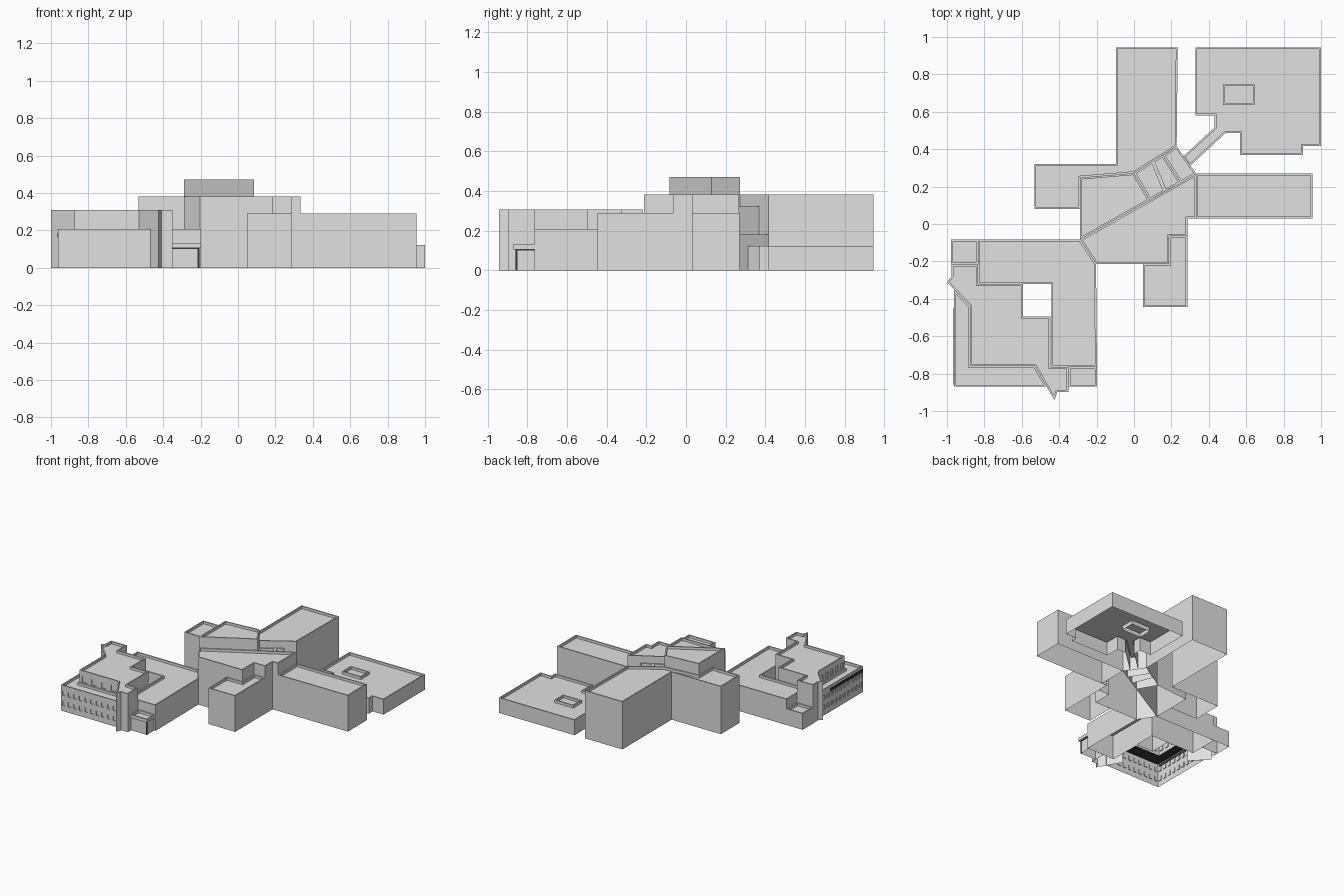
import bpy, bmesh
from mathutils import Vector

if "Cube" in bpy.data.objects:
    bpy.data.objects.remove(bpy.data.objects["Cube"])


def colour(name, v):
    m = bpy.data.materials.new(name)
    m.diffuse_color = (v, v, v, 1)
    m.use_nodes = True
    m.node_tree.nodes["Principled BSDF"].inputs["Base Color"].default_value = m.diffuse_color
    return m


grey = colour("light_grey", 0.75)
dark = colour("near_black", 0.04)


def finish(name, bm, mat=grey):
    bmesh.ops.remove_doubles(bm, verts=bm.verts, dist=1e-5)
    me = bpy.data.meshes.new(name)
    bm.to_mesh(me)
    bm.free()
    me.materials.append(mat)
    ob = bpy.data.objects.new(name, me)
    bpy.context.collection.objects.link(ob)


def inset(pts, w):
    """Mitred inward offset of a counter-clockwise outline."""
    out = []
    for i, p in enumerate(pts):
        p = Vector(p)
        a = (p - Vector(pts[i - 1])).normalized()
        b = (Vector(pts[(i + 1) % len(pts)]) - p).normalized()
        n1, n2 = Vector((-a.y, a.x)), Vector((-b.y, b.x))
        out.append(p + (n1 + n2) * (w / max(1 + n1.dot(n2), 0.2)))
    return out


def quad(bm, *cos):
    bm.faces.new([bm.verts.new(c) for c in cos])


def window_wall(bm, p, q, z0, z1, cols, rows, fill=0.5, depth=0.006):
    """Wall with recessed windows; rows lists (sill, head) heights."""
    p, q = Vector(p), Vector(q)
    d = q - p
    inward = Vector((-d.y, d.x)).normalized() * depth
    m = (1 - fill) / 2
    ts = [0] + [(i + k) / cols for i in range(cols) for k in (m, 1 - m)] + [1]
    zs = [z0] + [z for r in rows for z in r] + [z1]

    def at(t, z, deep=False):
        c = p + d * t + (inward if deep else Vector((0, 0)))
        return (c.x, c.y, z)

    for i in range(len(ts) - 1):
        for j in range(len(zs) - 1):
            cell = [(ts[i], zs[j]), (ts[i + 1], zs[j]),
                    (ts[i + 1], zs[j + 1]), (ts[i], zs[j + 1])]
            hole = i % 2 == 1 and j % 2 == 1
            quad(bm, *[at(*c, hole) for c in cell])
            if hole:
                for k in range(4):
                    a, b = cell[k], cell[(k + 1) % 4]
                    quad(bm, at(*a), at(*b), at(*b, True), at(*a, True))


def block(name, pts, h, base=0.0, skip=(), windows=None, rim=0.01, drop=0.02):
    """Open-bottomed building volume with a parapet and a sunken flat roof."""
    windows = windows or {}
    bm = bmesh.new()
    inner = inset(pts, rim)
    n = len(pts)
    for i in range(n):
        j = (i + 1) % n
        a, b, c, d = pts[i], pts[j], inner[j], inner[i]
        if i in windows:
            z0, cols, rows = windows[i]
            window_wall(bm, a, b, z0, h, cols, rows)
        else:
            z0 = h - drop if i in skip else base
            quad(bm, (*a, z0), (*b, z0), (*b, h), (*a, h))
        quad(bm, (*a, h), (*b, h), (*c, h), (*d, h))
        quad(bm, (*d, h), (*c, h), (*c, h - drop), (*d, h - drop))
    bm.faces.new([bm.verts.new((*p, h - drop)) for p in inner])
    finish(name, bm)


def rect(x0, y0, x1, y1):
    return [(x0, y0), (x1, y0), (x1, y1), (x0, y1)]


def plate(name, lo, hi):
    """Thin dark box between two corners."""
    bm = bmesh.new()
    bmesh.ops.create_cube(bm, size=1)
    for v in bm.verts:
        v.co = [lo[k] + (v.co[k] + .5) * (hi[k] - lo[k]) for k in range(3)]
    finish(name, bm, dark)


# Central volumes
block("central_tower", [(-.288, -.083), (.085, .128), (0, .272), (-.288, .248)], .472)
block("central_hall", [(-.203, -.213), (.188, -.213), (.188, -.063), (.286, -.063),
                       (.286, .03), (.333, .03), (.333, .268), (.085, .128),
                       (-.288, -.083)], .382)

# Stepped link behind the hall
block("link_high", [(.085, .128), (.165, .175), (.10, .337), (0, .272)], .325)
block("link_middle", [(.165, .175), (.25, .221), (.155, .368), (.10, .337)], .325)
block("link_low", [(.25, .221), (.333, .268), (.228, .415), (.155, .368)], .18)

# Long wings
block("north_west_wing", [(-.533, .08), (-.288, .08), (-.288, .248), (0, .272),
                          (.228, .415), (.234, .945), (-.097, .945), (-.097, .32),
                          (-.533, .32)], .382)
block("east_wing", rect(.333, .03, .955, .27), .289)
block("south_wing", [(.048, -.445), (.286, -.445), (.286, -.063), (.188, -.063),
                     (.188, -.213), (.048, -.213)], .289)

# Low annex with its diagonal corridor and roof curb
block("low_annex", [(.568, .37), (.903, .37), (.903, .417), (1, .417), (1, .945),
                    (.328, .945), (.328, .58), (.43, .58), (.43, .515),
                    (.262, .36), (.297, .308), (.49, .487), (.568, .487)], .122)
block("roof_curb", rect(.477, .637, .645, .748), .124, base=.07)

# South-west building: main L, windowed strip, upper storey
block("school_main", [(-.835, -.322), (-.442, -.322), (-.442, -.765), (-.198, -.765),
                      (-.203, -.213), (-.288, -.083), (-.835, -.083)], .207)
two_rows = [(.045, .08), (.125, .16)]
block("window_strip", [(-.962, -.352), (-.962, -.87), (-.464, -.87), (-.53, -.76),
                       (-.875, -.76), (-.875, -.44)], .207,
      skip=(2, 3, 4, 5), windows={0: (0, 10, two_rows), 1: (0, 10, two_rows)})
block("upper_storey", [(-1, -.31), (-.875, -.44), (-.875, -.76), (-.53, -.76),
                       (-.425, -.942), (-.41, -.897), (-.35, -.897), (-.35, -.765),
                       (-.447, -.765), (-.447, -.495), (-.593, -.495),
                       (-.593, -.322), (-.835, -.322), (-.835, -.217),
                       (-.975, -.217), (-.975, -.28)], .308,
      windows={1: (.187, 5, [(.215, .26)]), 2: (.187, 4, [(.215, .26)])})
block("corner_block", rect(-.978, -.217, -.835, -.083), .13)

# Entrance: canopy over a slightly recessed box
block("entrance_canopy", rect(-.35, -.87, -.198, -.765), .132, base=.106)
block("entrance_box", rect(-.35, -.856, -.21, -.765), .107, drop=.001)

# Dark details: entrance frame, west wall band, soffits under the strip roof
plate("entrance_post", (-.216, -.859, 0), (-.207, -.85, .106))
plate("entrance_lintel_front", (-.35, -.859, .1), (-.21, -.855, .106))
plate("entrance_lintel_side", (-.211, -.856, .1), (-.207, -.765, .106))
plate("west_wall_band", (-.965, -.86, .163), (-.961, -.45, .187))
plate("west_soffit", (-.95, -.86, .182), (-.875, -.44, .186))
plate("south_soffit", (-.95, -.86, .182), (-.48, -.76, .186))
